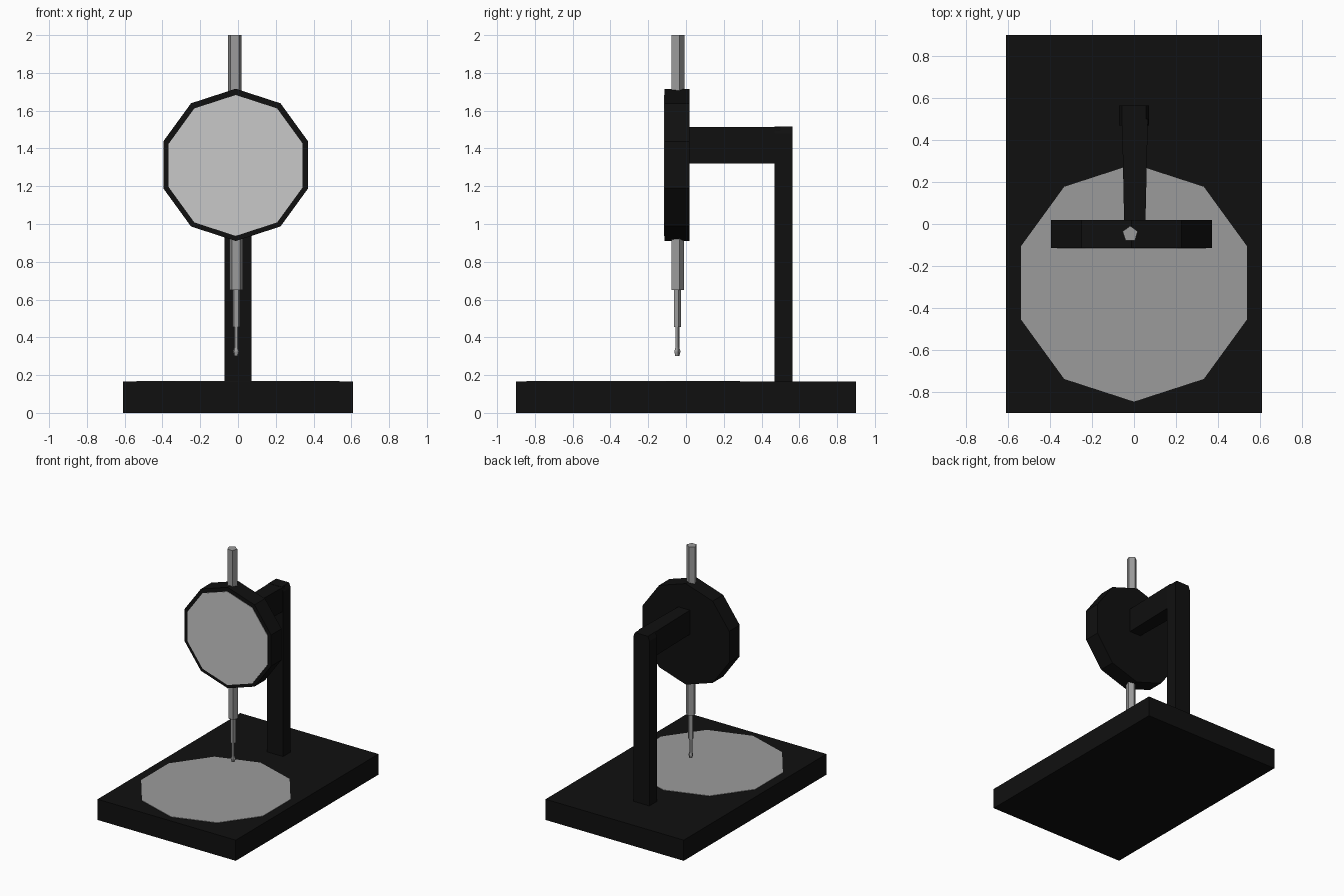
import bpy
import math

cube = bpy.data.objects.get("Cube")
if cube:
    bpy.data.objects.remove(cube, do_unlink=True)


def make_material(name, value):
    mat = bpy.data.materials.new(name)
    mat.use_nodes = True
    colour = (value, value, value, 1)
    mat.diffuse_color = colour
    mat.node_tree.nodes["Principled BSDF"].inputs["Base Color"].default_value = colour
    return mat


black = make_material("black paint", 0.005)
steel = make_material("grey steel", 0.33)
white = make_material("dial white", 0.58)


def make_object(name, verts, faces, mat):
    mesh = bpy.data.meshes.new(name)
    mesh.from_pydata(verts, [], faces)
    mesh.materials.append(mat)
    obj = bpy.data.objects.new(name, mesh)
    bpy.context.collection.objects.link(obj)
    return obj


def lathe(name, sides, profile, centre, mat):
    """Stack of polygon rings (radius, z) with the first corner toward +y."""
    verts = [(centre[0] + r * math.sin(math.tau * i / sides),
              centre[1] + r * math.cos(math.tau * i / sides), z)
             for r, z in profile for i in range(sides)]
    last = (len(profile) - 1) * sides
    faces = [tuple(range(sides)), tuple(reversed(range(last, last + sides)))]
    for k in range(len(profile) - 1):
        for i in range(sides):
            a, b = k * sides + i, k * sides + (i + 1) % sides
            faces.append((a, a + sides, b + sides, b))
    return make_object(name, verts, faces, mat)


def prism(name, outline, y0, y1, mat):
    """Front outline (x, z), listed anticlockwise, extruded from y0 to y1."""
    n = len(outline)
    verts = [(x, y, z) for y in (y0, y1) for x, z in outline]
    faces = [tuple(range(n)), tuple(reversed(range(n, 2 * n)))]
    faces += [(i, i + n, (i + 1) % n + n, (i + 1) % n) for i in range(n)]
    return make_object(name, verts, faces, mat)


def decagon(radius, x, z):
    return [(x - radius * math.sin(math.tau * i / 10),
             z + radius * math.cos(math.tau * i / 10)) for i in range(10)]


# Base slab and round anvil plate
prism("base", [(-0.61, 0), (0.61, 0), (0.61, 0.165), (-0.61, 0.165)], -0.9, 0.9, black)
lathe("anvil_plate", 10, [(0.565, 0.16), (0.565, 0.168)], (0, -0.28), steel)

# Column with clipped top corners
prism("column", [(-0.071, 0.15), (0.071, 0.15), (0.071, 1.48), (0.057, 1.515),
                 (-0.057, 1.515), (-0.071, 1.48)], 0.468, 0.563, black)

# Arm, slightly narrower at the dial
arm = prism("arm", [(-0.057, 1.32), (0.066, 1.32), (0.066, 1.513), (-0.057, 1.513)],
            0.0, 0.5, black)
for v in arm.data.vertices:
    if v.co.y < 0.1:
        v.co.x *= 0.82

# Dial housing and face
prism("dial_housing", decagon(0.403, -0.012, 1.313), -0.113, 0.019, black)
prism("dial_face", decagon(0.373, -0.012, 1.31), -0.116, -0.1, white)

# Five-sided stem above the dial, stepped plunger below it
lathe("upper_stem", 5, [(0.038, 1.6), (0.038, 2.0)], (-0.018, -0.047), steel)
lathe("plunger", 5, [(0.012, 0.30 + 0.001), (0.018, 0.325), (0.012, 0.345), (0.012, 0.455),
                     (0.021, 0.455), (0.021, 0.65), (0.037, 0.65), (0.037, 1.0)],
      (-0.01, -0.047), steel)
